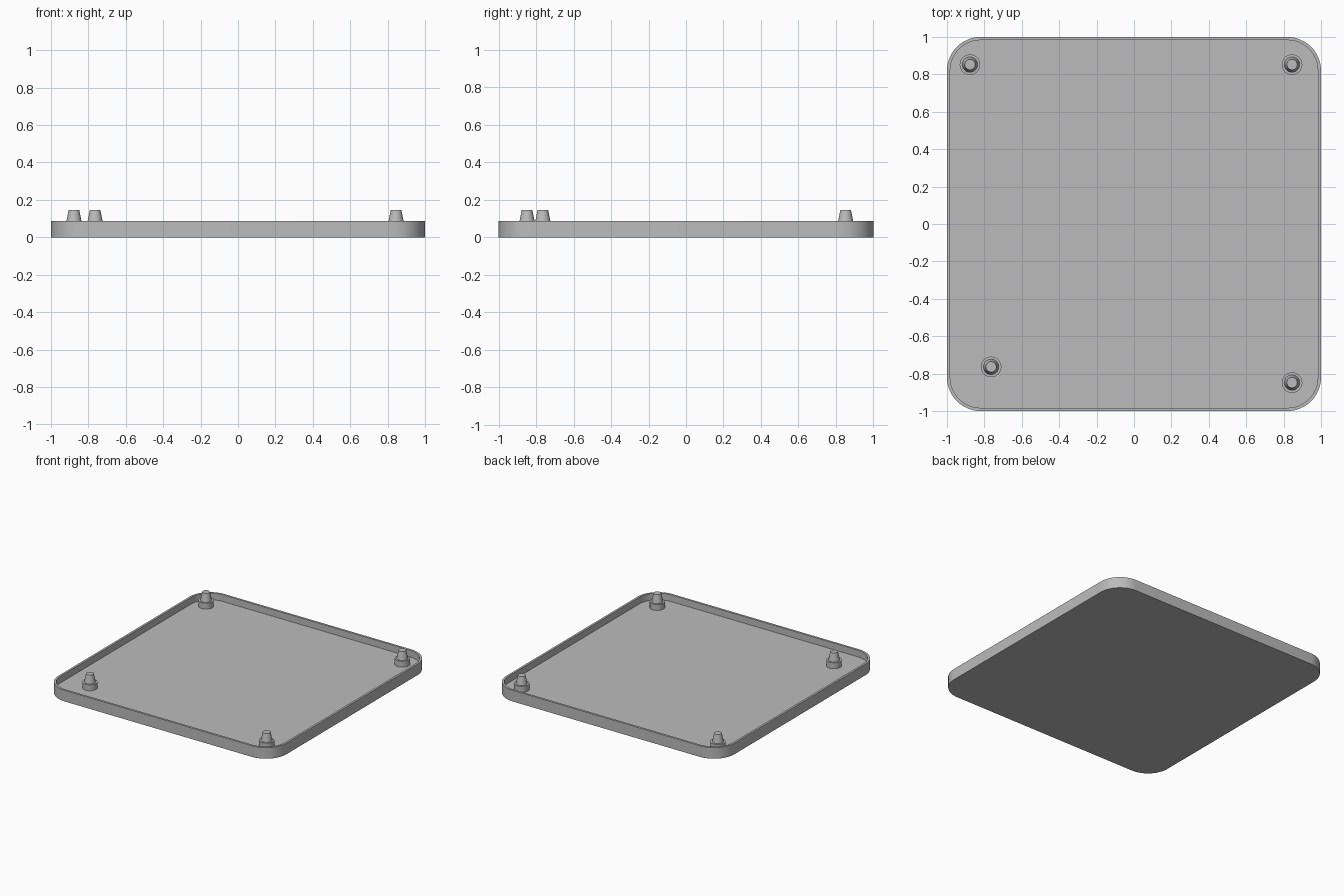
import bpy
import bmesh
from math import cos, sin, pi, radians

cube = bpy.data.objects.get("Cube")
if cube:
    bpy.data.objects.remove(cube, do_unlink=True)

# Single grey material
grey = bpy.data.materials.new("grey plastic")
grey.use_nodes = True
colour = (0.5, 0.5, 0.5, 1)
grey.diffuse_color = colour
grey.node_tree.nodes["Principled BSDF"].inputs["Base Color"].default_value = colour

HEIGHT, FLOOR, WALL, RADIUS = 0.088, 0.035, 0.017, 0.18
ARC = 12


def finish(name, bm, location=(0, 0, 0)):
    """Turn a bmesh into a smooth-shaded object with sharp edges kept."""
    bmesh.ops.recalc_face_normals(bm, faces=bm.faces)
    mesh = bpy.data.meshes.new(name)
    bm.to_mesh(mesh)
    bm.free()
    mesh.materials.append(grey)
    obj = bpy.data.objects.new(name, mesh)
    obj.location = location
    bpy.context.collection.objects.link(obj)
    bpy.ops.object.select_all(action="DESELECT")
    obj.select_set(True)
    bpy.context.view_layer.objects.active = obj
    bpy.ops.object.shade_smooth_by_angle(angle=radians(30))
    return obj


def loft(bm, rings):
    """Skin a stack of equal-length closed rings and cap both ends."""
    loops = [[bm.verts.new(p) for p in ring] for ring in rings]
    for a, b in zip(loops, loops[1:]):
        for i in range(len(a)):
            j = (i + 1) % len(a)
            bm.faces.new((a[i], a[j], b[j], b[i]))
    bm.faces.new(loops[0])
    bm.faces.new(loops[-1])


def rounded_square(inset, z):
    r, c = RADIUS - inset, 1 - RADIUS
    points = []
    for k, (sx, sy) in enumerate(((1, 1), (-1, 1), (-1, -1), (1, -1))):
        for i in range(ARC + 1):
            t = (k + i / ARC) * pi / 2
            points.append((sx * c + r * cos(t), sy * c + r * sin(t), z))
    return points


def circle(r, z, sides=32):
    return [(r * cos(2 * pi * i / sides), r * sin(2 * pi * i / sides), z)
            for i in range(sides)]


# Shallow tray: outer wall, rim, inner wall, floor
bm = bmesh.new()
loft(bm, [rounded_square(0, 0), rounded_square(0, HEIGHT),
          rounded_square(WALL, HEIGHT), rounded_square(WALL, FLOOR)])
finish("tray", bm)

# Stepped posts: cylindrical boss with a tapered peg on top
posts = {
    "back_right_post": (-0.877, 0.852),
    "back_left_post": (0.845, 0.852),
    "front_right_post": (-0.764, -0.764),
    "front_left_post": (0.845, -0.848),
}
for name, (x, y) in posts.items():
    bm = bmesh.new()
    loft(bm, [circle(0.055, FLOOR), circle(0.055, 0.082),
              circle(0.041, 0.082), circle(0.028, 0.147)])
    finish(name, bm, (x, y, 0))
